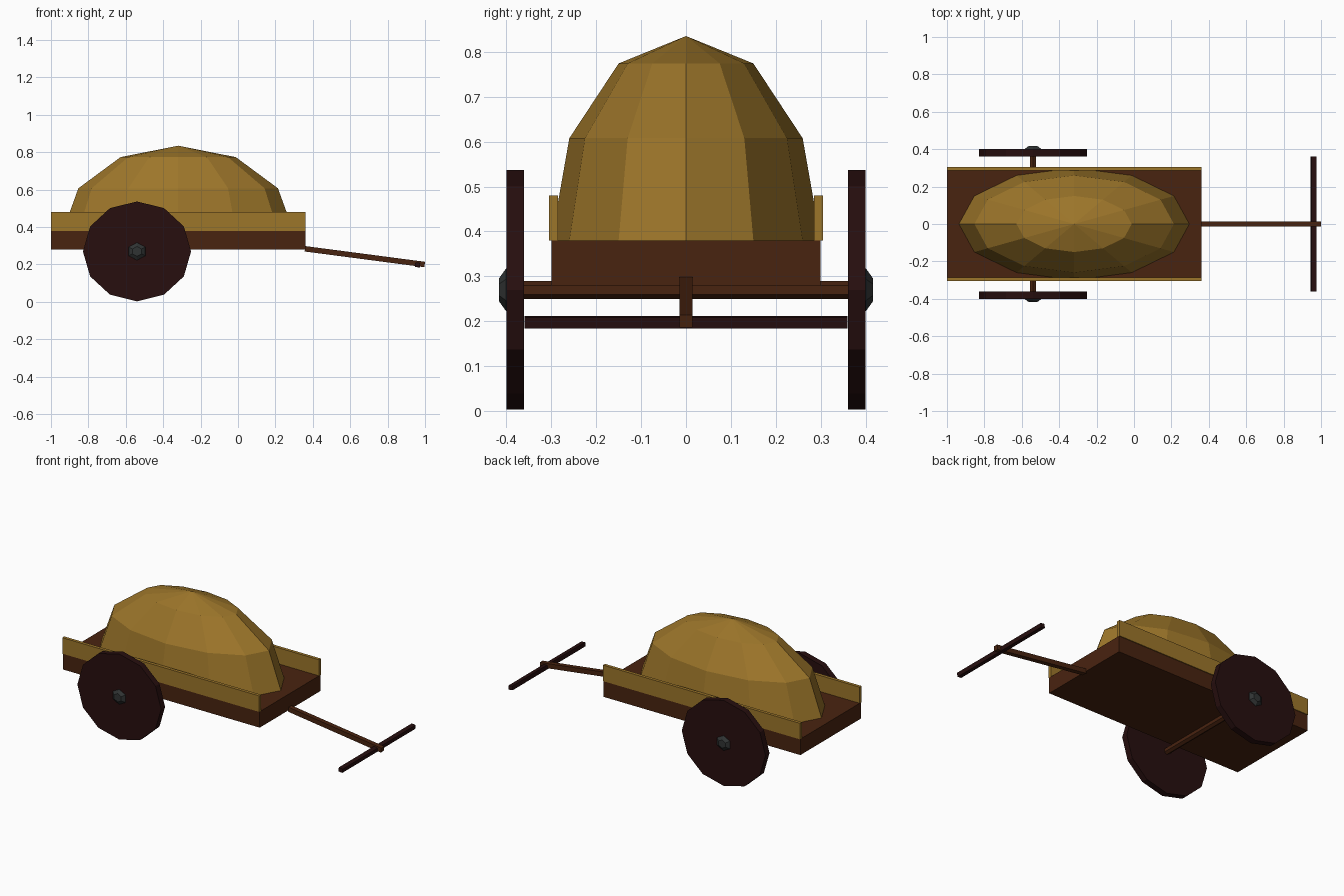
import bpy, bmesh, math
from mathutils import Matrix, Vector

if "Cube" in bpy.data.objects:
    bpy.data.objects.remove(bpy.data.objects["Cube"])


def material(name, rgb):
    m = bpy.data.materials.new(name)
    m.diffuse_color = (*rgb, 1)
    m.use_nodes = True
    m.node_tree.nodes["Principled BSDF"].inputs["Base Color"].default_value = m.diffuse_color
    return m


STRAW = material("mustard straw", (0.335, 0.18, 0.023))
WOOD = material("brown wood", (0.066, 0.017, 0.005))
DARK = material("dark wood", (0.02, 0.0045, 0.0045))
IRON = material("dark iron", (0.03, 0.034, 0.034))


def finish(name, bm, mat):
    bmesh.ops.recalc_face_normals(bm, faces=bm.faces)
    mesh = bpy.data.meshes.new(name)
    bm.to_mesh(mesh)
    bm.free()
    mesh.materials.append(mat)
    ob = bpy.data.objects.new(name, mesh)
    bpy.context.collection.objects.link(ob)
    return ob


def box(name, lo, hi, mat):
    lo, hi = Vector(lo), Vector(hi)
    bm = bmesh.new()
    bmesh.ops.create_cube(bm, size=1)
    bmesh.ops.scale(bm, vec=hi - lo, verts=bm.verts)
    bmesh.ops.translate(bm, vec=(lo + hi) / 2, verts=bm.verts)
    return finish(name, bm, mat)


def lathe_y(name, sides, rings, mat, x=-0.54, z=0.27, sx=1.0):
    """Solid along y with a corner at the top; rings are (y, radius)."""
    bm = bmesh.new()
    loops = []
    for y, r in rings:
        loops.append([bm.verts.new((x + sx * r * math.sin(2 * math.pi * i / sides), y,
                                    z + r * math.cos(2 * math.pi * i / sides)))
                      for i in range(sides)])
    for a, b in zip(loops, loops[1:]):
        for i in range(sides):
            j = (i + 1) % sides
            bm.faces.new((a[i], a[j], b[j], b[i]))
    bm.faces.new(loops[0])
    bm.faces.new(loops[-1])
    return finish(name, bm, mat)


# Cart bed
box("bed", (-1, -0.3, 0.28), (0.36, 0.3, 0.38), WOOD)

# Side boards, wheels and hubs on both sides
for side, s in (("front", -1), ("back", 1)):
    ya, yb = sorted((s * 0.285, s * 0.305))
    box(side + "_side_board", (-1, ya, 0.38), (0.36, yb, 0.48), STRAW)
    lathe_y(side + "_wheel", 12, [(s * 0.361, 0.267), (s * 0.4, 0.267)], DARK, sx=1.083)
    lathe_y(side + "_hub", 6, [(s * 0.39, 0.049), (s * 0.401, 0.047), (s * 0.416, 0.026)],
            IRON, sx=1.083)

# Axle
lathe_y("axle", 6, [(-0.37, 0.02), (0.37, 0.02)], WOOD)

# Load: upper half of a low-poly ellipsoid
bm = bmesh.new()
bmesh.ops.create_uvsphere(bm, u_segments=12, v_segments=6, radius=1)
bmesh.ops.bisect_plane(bm, geom=bm.verts[:] + bm.edges[:] + bm.faces[:], dist=1e-4,
                       plane_co=(0, 0, 0), plane_no=(0, 0, -1), clear_outer=True)
bmesh.ops.holes_fill(bm, edges=[e for e in bm.edges if e.is_boundary])
bmesh.ops.scale(bm, vec=(0.616, 0.3, 0.455), verts=bm.verts)
bmesh.ops.translate(bm, vec=(-0.32, 0, 0.38), verts=bm.verts)
finish("load", bm, STRAW)

# Sloping pull pole
start, end = Vector((0.358, 0, 0.284)), Vector((0.998, 0, 0.2))
d = end - start
pole = box("pole", (-d.length / 2, -0.0145, -0.0145), (d.length / 2, 0.0145, 0.0145), WOOD)
turn = Matrix.Rotation(math.atan2(-d.z, d.x), 4, 'Y')
pole.data.transform(Matrix.Translation((start + end) / 2) @ turn)

# Crossbar handle
bar = box("crossbar", (-0.0135, -0.36, -0.0125), (0.0135, 0.36, 0.0125), DARK)
bar.data.transform(Matrix.Translation((0.96, 0, 0.198)) @ turn)
